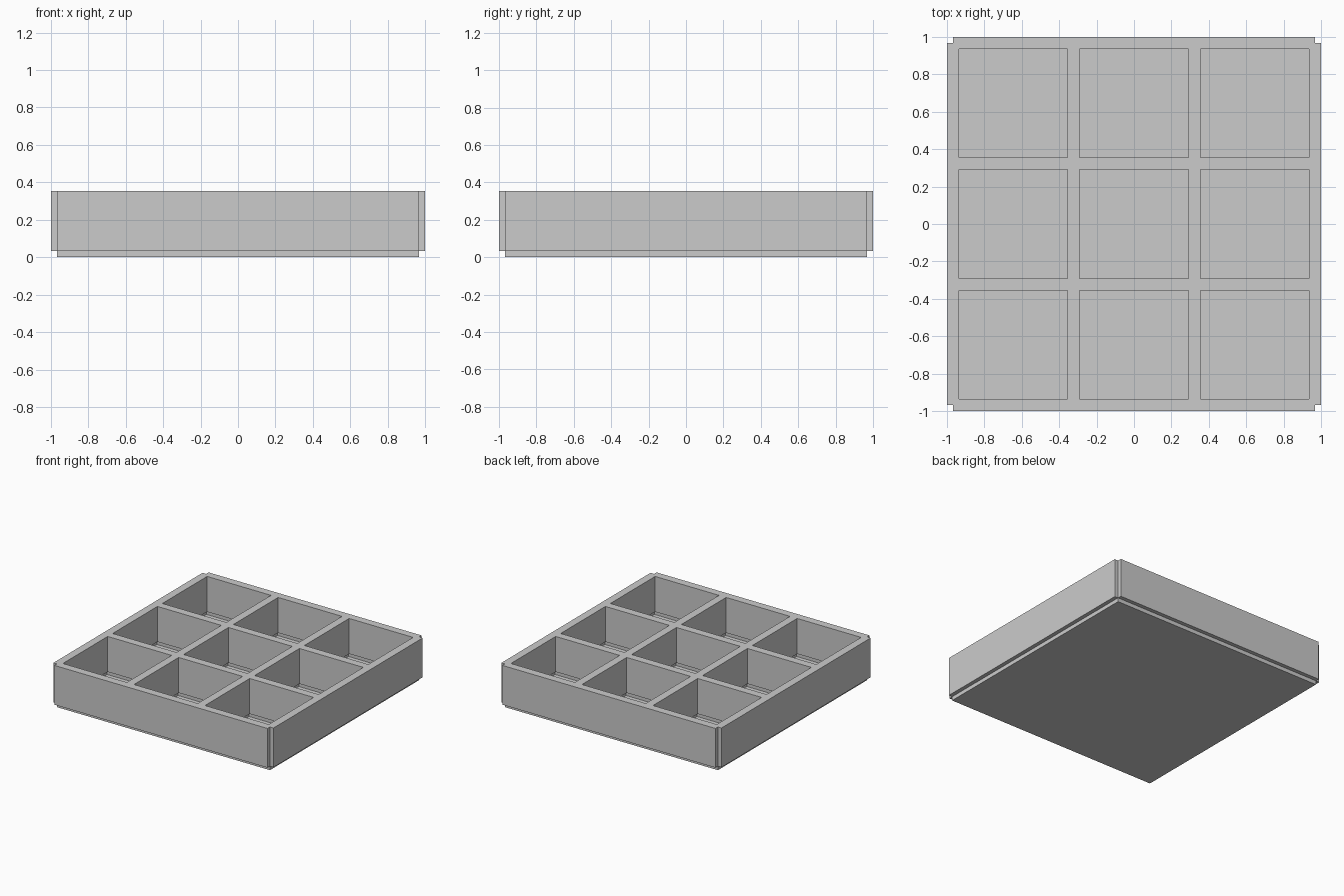
import bpy
import bmesh

cube = bpy.data.objects.get("Cube")
if cube:
    bpy.data.objects.remove(cube, do_unlink=True)

U = 2 / 62            # module: walls are two modules thick, cells eighteen wide
H = 11 * U            # total height
INNER = 1 - U         # half size of the base plate

grey = bpy.data.materials.new("light grey")
grey.use_nodes = True
grey.diffuse_color = (0.6, 0.6, 0.6, 1)
grey.node_tree.nodes["Principled BSDF"].inputs["Base Color"].default_value = (0.6, 0.6, 0.6, 1)


def finish(name, bm):
    bmesh.ops.recalc_face_normals(bm, faces=bm.faces)
    mesh = bpy.data.meshes.new(name)
    bm.to_mesh(mesh)
    bm.free()
    mesh.materials.append(grey)
    obj = bpy.data.objects.new(name, mesh)
    bpy.context.collection.objects.link(obj)
    return obj


def grid_frame(name, xs, z0, z1, solid, keep_corners=True):
    """Extrude a plan, cut along xs in both directions, where solid(i, j) is true."""
    bm = bmesh.new()
    n = len(xs)
    v = [[bm.verts.new((x, y, z0)) for y in xs] for x in xs]
    for i in range(n - 1):
        for j in range(n - 1):
            if solid(i, j):
                bm.faces.new((v[i][j], v[i + 1][j], v[i + 1][j + 1], v[i][j + 1]))
    bmesh.ops.delete(bm, geom=[w for w in bm.verts if not w.link_faces], context='VERTS')
    top = bmesh.ops.extrude_face_region(bm, geom=bm.faces[:])["geom"]
    bmesh.ops.translate(bm, vec=(0, 0, z1 - z0),
                        verts=[g for g in top if isinstance(g, bmesh.types.BMVert)])
    bmesh.ops.dissolve_limit(bm, angle_limit=0.01, verts=bm.verts[:], edges=bm.edges[:])
    return finish(name, bm)


# Base plate, forming the floor of every cell
grid_frame("base_plate", [-INNER, INNER], 0, U, lambda i, j: True)

# Plan lines: corner notch, outer wall and the two dividers
half = [9 * U, 11 * U, 29 * U, 30 * U, 31 * U]
lines = [-x for x in reversed(half)] + half
last = len(lines) - 2
cells = {2, 4, 6}     # strips between walls


def wall_plan(i, j):
    notch = i in (0, last) and j in (0, last)
    return not notch and not (i in cells and j in cells)


# Nine-cell wall lattice with notched outer corners
grid_frame("wall_lattice", lines, 2 * U, H, wall_plan)

# Slightly recessed foot of the walls, just above the floor
foot = [9.5 * U, 10.5 * U, 29.5 * U, 30 * U, 31 * U]
foot_lines = [-x for x in reversed(foot)] + foot
grid_frame("wall_foot", foot_lines, U, 2 * U, wall_plan)
